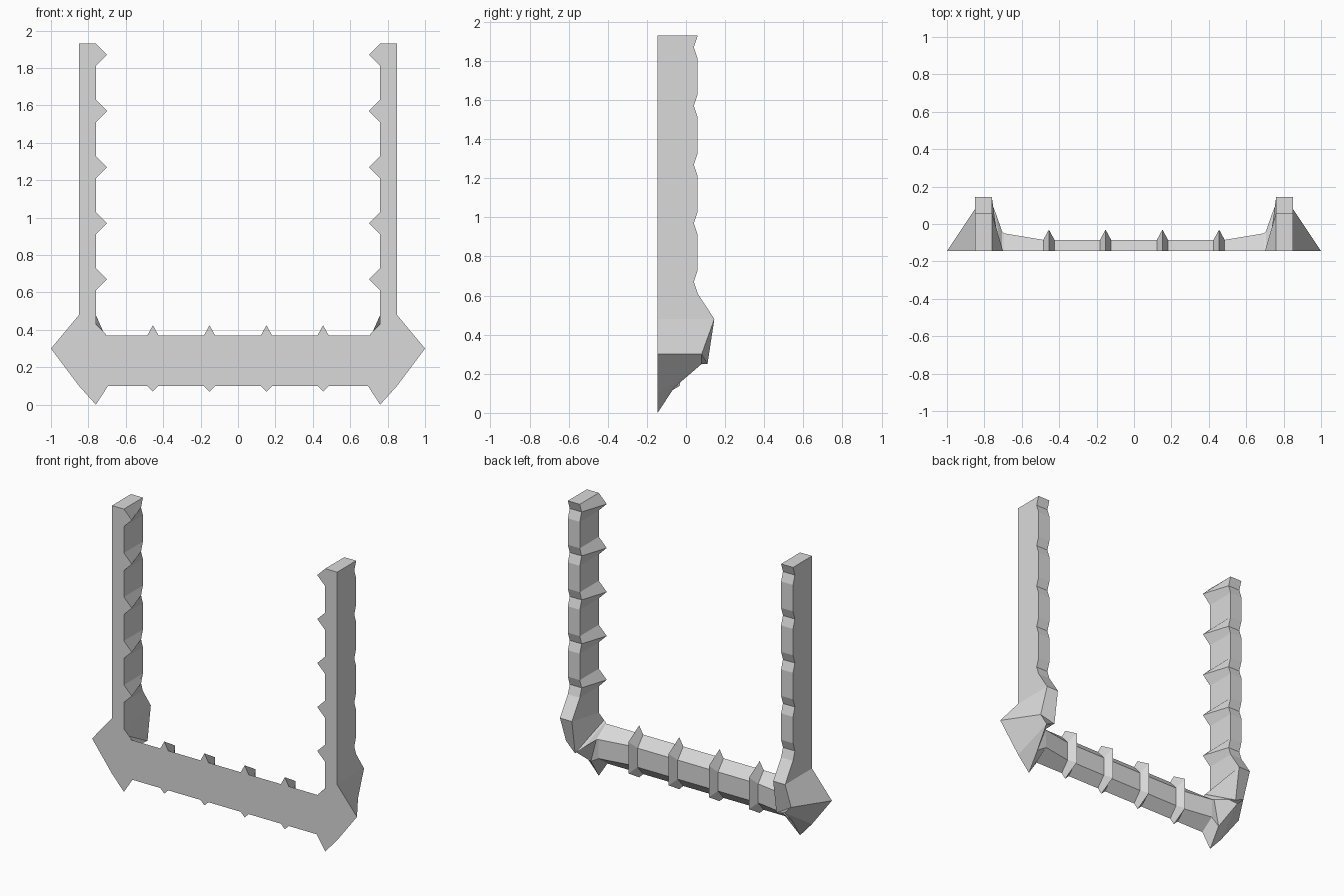
import bpy
import bmesh

# Remove the default object
default_object = bpy.data.objects.get("Cube")
if default_object:
    bpy.data.objects.remove(default_object, do_unlink=True)

# Single plain material
grey = bpy.data.materials.new("plain_grey")
grey.use_nodes = True
colour = (0.7, 0.7, 0.7, 1)
grey.diffuse_color = colour
for node in grey.node_tree.nodes:
    if node.type == "BSDF_PRINCIPLED":
        node.inputs["Base Color"].default_value = colour
        node.inputs["Roughness"].default_value = 0.8

FRONT = -0.145
OUTER, INNER, SPIKE_TIP = 0.85, 0.76, 0.70
ARM_TOP, SPIKE_STEP, SPIKE_HALF = 1.93, 0.3, 0.06


def post_ring(z, inner_front=INNER, back=0.06):
    """Post section: outer front, outer back, inner back, inner front."""
    return [(OUTER, FRONT, z), (OUTER, back, z),
            (INNER, back, z), (inner_front, FRONT, z)]


def sill_ring(x, bottom=0.10, top=0.37, back=-0.085):
    """Sill section: bottom front, bottom back, top back, top front."""
    return [(x, FRONT, bottom), (x, back, bottom + 0.07),
            (x, back, top - 0.07), (x, FRONT, top)]


def post_rings():
    """Post from the top down, with five pointed ridges."""
    rings = []
    for i in range(5):
        tip = ARM_TOP - SPIKE_HALF - i * SPIKE_STEP
        rings += [post_ring(tip + SPIKE_HALF),
                  post_ring(tip, SPIKE_TIP, 0.04),
                  post_ring(tip - SPIKE_HALF)]
    return rings


def corner_rings():
    """Faceted corner turning from the post into the sill."""
    return [
        [(OUTER, FRONT, 0.48), (OUTER, 0.145, 0.48),
         (INNER, 0.145, 0.48), (INNER, FRONT, 0.43)],
        [(1, FRONT, 0.30), (OUTER, 0.08, 0.30),
         (INNER, 0.11, 0.25), (0.72, FRONT, 0.39)],
        [(OUTER, FRONT, 0.10), (0.80, 0.08, 0.25),
         (0.74, 0.06, 0.27), (0.71, FRONT, 0.38)],
        [(INNER, FRONT, 0), (INNER, -0.06, 0.13),
         (0.705, -0.04, 0.30), (0.705, FRONT, 0.37)],
    ]


def sill_rings():
    """Sill from the corner to the middle, with two pointed ridges."""
    rings = [sill_ring(0.695, back=-0.05)]
    for x in (0.455, 0.152):
        rings += [sill_ring(x + 0.03),
                  sill_ring(x, bottom=0.07, top=0.425, back=-0.03),
                  sill_ring(x - 0.03)]
    rings.append(sill_ring(0))
    return rings


def loft(name, rings):
    """Skin consecutive rings, capping the first one only."""
    bm = bmesh.new()
    loops = [[bm.verts.new(p) for p in ring] for ring in rings]
    bm.faces.new(loops[0])
    for a, b in zip(loops, loops[1:]):
        for i in range(len(a)):
            j = (i + 1) % len(a)
            bm.faces.new((a[i], a[j], b[j], b[i]))
    bmesh.ops.recalc_face_normals(bm, faces=bm.faces)
    mesh = bpy.data.meshes.new(name)
    bm.to_mesh(mesh)
    bm.free()
    mesh.materials.append(grey)
    obj = bpy.data.objects.new(name, mesh)
    bpy.context.collection.objects.link(obj)
    return obj


# One continuous half, mirrored across the middle
frame = loft("ridged_frame", post_rings() + corner_rings() + sill_rings())
mirror = frame.modifiers.new("mirror", "MIRROR")
mirror.use_axis[0] = True
mirror.use_clip = True
mirror.merge_threshold = 0.001
